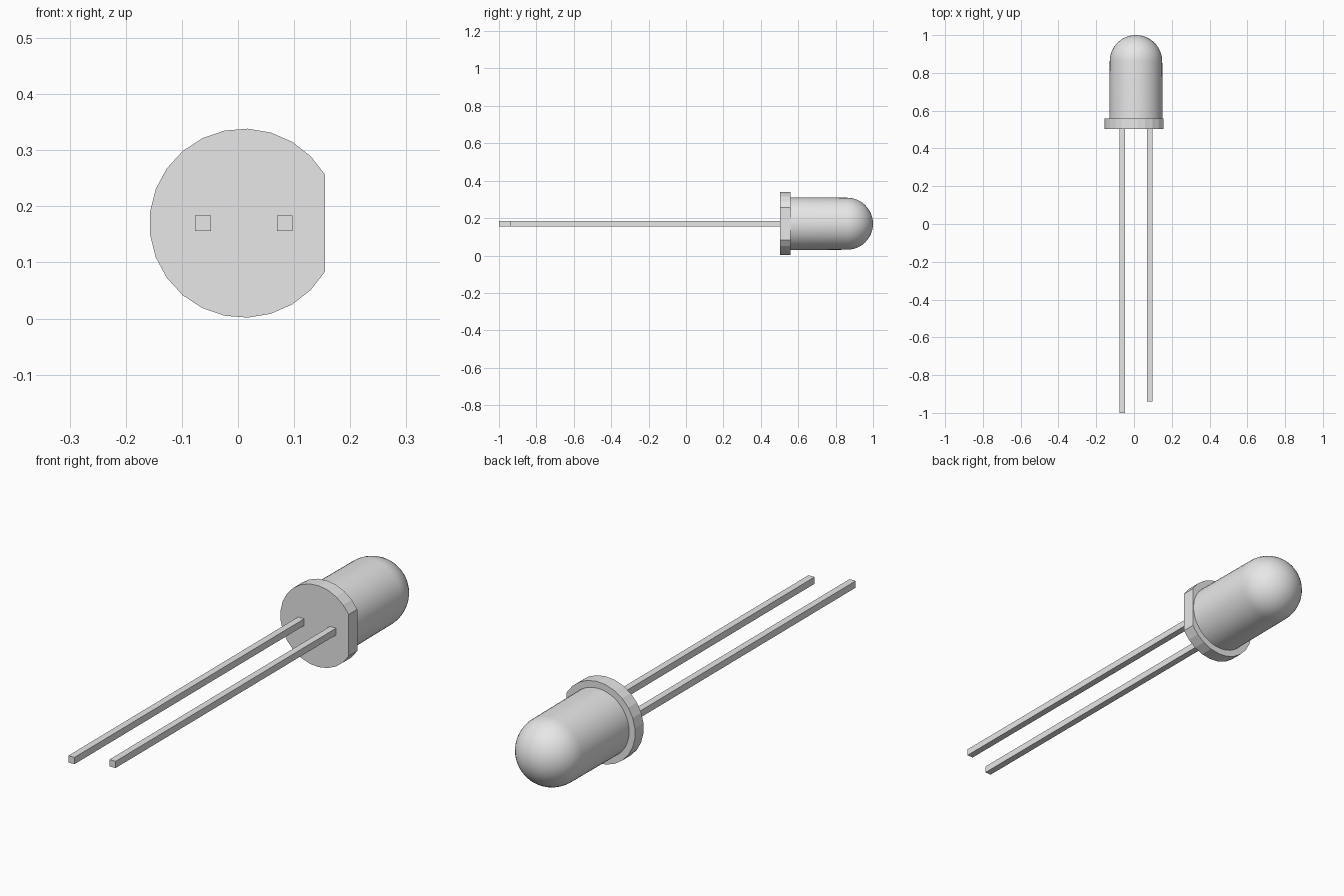
import bpy
import bmesh
from math import sin, cos, pi, radians
from mathutils import Vector

cube = bpy.data.objects.get("Cube")
if cube:
    bpy.data.objects.remove(cube, do_unlink=True)

# Axis of the round parts, running along y
CX, CZ = 0.0105, 0.17
FLANGE_FRONT, FLANGE_BACK = 0.502, 0.558

grey = bpy.data.materials.new("light grey")
grey.use_nodes = True
colour = (0.8, 0.8, 0.8, 1.0)
grey.diffuse_color = colour
grey.node_tree.nodes["Principled BSDF"].inputs["Base Color"].default_value = colour


def make_object(name, bm):
    bmesh.ops.recalc_face_normals(bm, faces=bm.faces)
    mesh = bpy.data.meshes.new(name)
    bm.to_mesh(mesh)
    bm.free()
    mesh.materials.append(grey)
    obj = bpy.data.objects.new(name, mesh)
    bpy.context.collection.objects.link(obj)
    return obj


def make_lead(name, x, tip):
    bm = bmesh.new()
    bmesh.ops.create_cube(bm, size=1)
    end = FLANGE_FRONT + 0.01
    bmesh.ops.scale(bm, vec=(0.028, end - tip, 0.028), verts=bm.verts)
    bmesh.ops.translate(bm, vec=(x, (end + tip) / 2, CZ), verts=bm.verts)
    return make_object(name, bm)


# Flange: faceted disc with one flat side
bm = bmesh.new()
start, sides, radius = radians(30.8), 21, 0.1685
step = (2 * pi - 2 * start) / sides
rim = [bm.verts.new((CX + radius * cos(start + i * step), FLANGE_FRONT,
                     CZ + radius * sin(start + i * step)))
       for i in range(sides + 1)]
face = bm.faces.new(rim)
extruded = bmesh.ops.extrude_face_region(bm, geom=[face], use_keep_orig=True)
moved = [v for v in extruded["geom"] if isinstance(v, bmesh.types.BMVert)]
bmesh.ops.translate(bm, vec=(0, FLANGE_BACK - FLANGE_FRONT, 0), verts=moved)
make_object("flange", bm)

# Lens: slightly tapered barrel with a domed end, spun around its axis
bm = bmesh.new()
dome_start, dome_radius, rings = 0.861, 0.139, 12
profile = [(0, FLANGE_FRONT + 0.02), (0.141, FLANGE_FRONT + 0.02)]
profile += [(dome_radius * cos(i * pi / 2 / rings),
             dome_start + dome_radius * sin(i * pi / 2 / rings))
            for i in range(rings)]
profile.append((0, dome_start + dome_radius))
verts = [bm.verts.new((CX + r, y, CZ)) for r, y in profile]
edges = [bm.edges.new(pair) for pair in zip(verts, verts[1:])]
bmesh.ops.spin(bm, geom=verts + edges, cent=(CX, 0, CZ), axis=Vector((0, 1, 0)),
               angle=2 * pi, steps=48)
bmesh.ops.remove_doubles(bm, verts=bm.verts, dist=0.0001)
lens = make_object("lens", bm)
bpy.ops.object.select_all(action="DESELECT")
lens.select_set(True)
bpy.context.view_layer.objects.active = lens
bpy.ops.object.shade_smooth_by_angle(angle=radians(40))

# Leads: one long, one short
make_lead("long_lead", -0.0625, -1.0)
make_lead("short_lead", 0.0835, -0.94)
